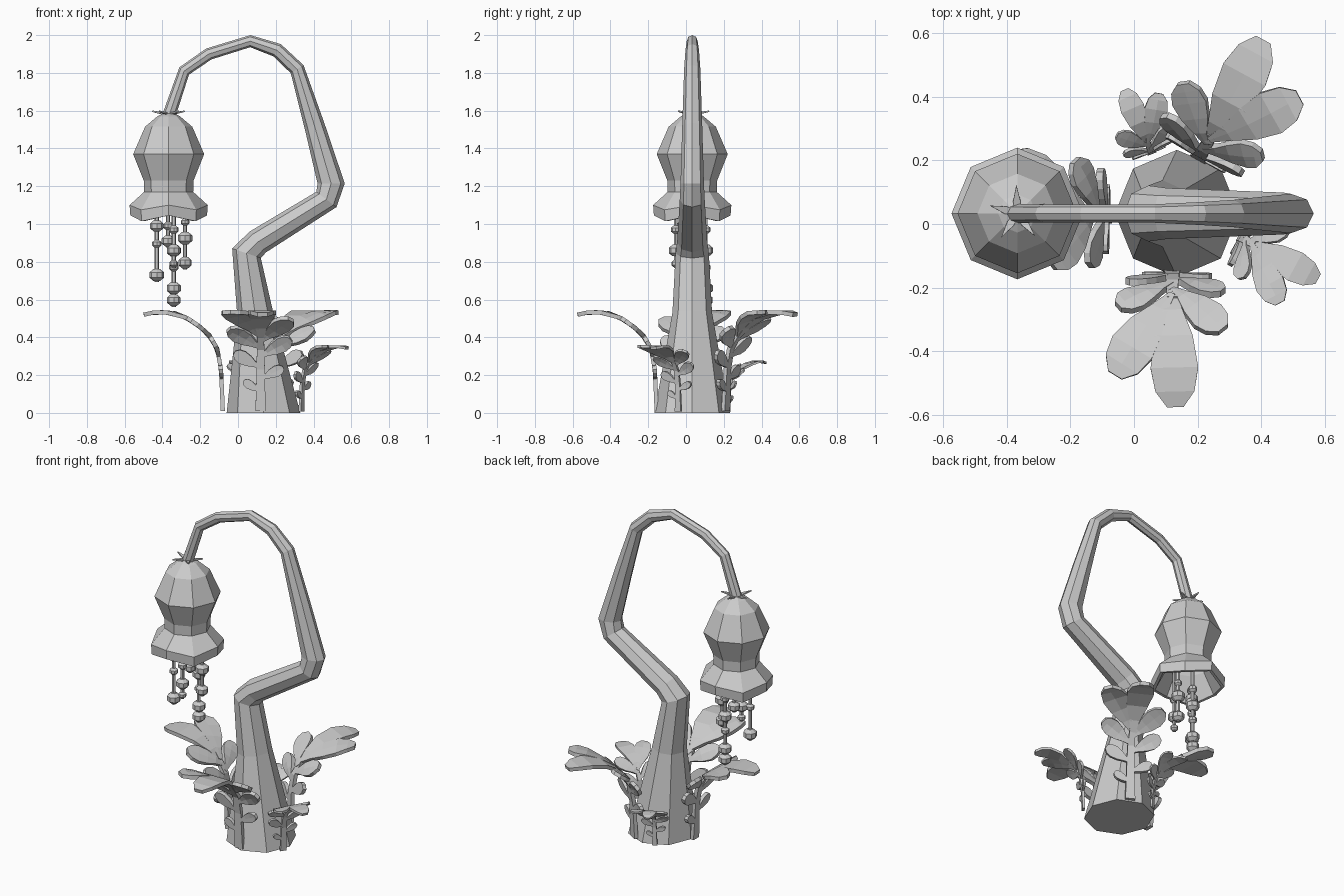
import bpy, bmesh
from math import sin, cos, pi, radians
from mathutils import Vector

if "Cube" in bpy.data.objects:
    bpy.data.objects.remove(bpy.data.objects["Cube"])

CY = 0.033            # depth of the stalk and flower
FX = -0.367           # flower axis


def make_object(name, bm, thickness=0):
    bmesh.ops.recalc_face_normals(bm, faces=bm.faces)
    mesh = bpy.data.meshes.new(name)
    bm.to_mesh(mesh)
    bm.free()
    ob = bpy.data.objects.new(name, mesh)
    bpy.context.collection.objects.link(ob)
    if thickness:
        mod = ob.modifiers.new("thickness", 'SOLIDIFY')
        mod.thickness = thickness
        mod.offset = 0
    return ob


def loft(bm, rings, cap_start=True, cap_end=True):
    rows = [[bm.verts.new(p) for p in ring] for ring in rings]
    n = len(rows[0])
    for a, b in zip(rows, rows[1:]):
        for i in range(n):
            j = (i + 1) % n
            bm.faces.new((a[i], a[j], b[j], b[i]))
    if cap_start:
        bm.faces.new(rows[0])
    if cap_end:
        bm.faces.new(rows[-1])


def circle(x, y, z, r, n):
    return [(x + r * cos(2 * pi * i / n), y + r * sin(2 * pi * i / n), z) for i in range(n)]


# Crooked stalk: x, z, in-plane radius, depth radius
path = [(.135, 0, .195, .20), (.09, .53, .095, .105), (.045, .845, .08, .088),
        (.105, .905, .07, .08), (.468, 1.13, .067, .066), (.493, 1.215, .072, .062),
        (.405, 1.52, .054, .053), (.313, 1.82, .04, .043), (.207, 1.92, .038, .036),
        (.065, 1.968, .032, .029), (-.155, 1.90, .032, .028), (-.285, 1.81, .032, .028),
        (FX, 1.57, .035, .03)]
rings = []
for k, (x, z, ra, rb) in enumerate(path):
    p = Vector((x, z))
    t = Vector((0, 0))
    if k > 0:
        t += (p - Vector(path[k - 1][:2])).normalized()
    if k < len(path) - 1:
        t += (Vector(path[k + 1][:2]) - p).normalized()
    t = Vector((0, 1)) if k == 0 else t.normalized()
    nx, nz = t.y, -t.x
    rings.append([(x + nx * ra * cos(a), CY + rb * sin(a), z + nz * ra * cos(a))
                  for a in (2 * pi * i / 8 for i in range(8))])
bm = bmesh.new()
loft(bm, rings)
make_object("stalk", bm)

# Bell flower: radius and height, with height shift on the diagonal corners
bell = [(.03, 1.585, 0), (.06, 1.57, 0), (.125, 1.515, 0), (.188, 1.37, 0), (.132, 1.23, 0),
        (.13, 1.17, 0), (.207, 1.10, -.025), (.203, 1.045, -.03), (.185, 1.045, -.03),
        (.115, 1.16, 0), (.115, 1.23, 0), (.16, 1.36, 0), (.06, 1.5, 0)]
rings = []
for r, z, drop in bell:
    ring = circle(FX, CY, z, r, 8)
    rings.append([(x, y, h + (drop if i % 2 else 0)) for i, (x, y, h) in enumerate(ring)])
bm = bmesh.new()
loft(bm, rings)
make_object("bell_flower", bm)

# Small pointed sepals where the flower meets the stalk
bm = bmesh.new()
for i in range(5):
    a = radians(20 + 72 * i)
    pts = [(.02, -.5, 1.58), (.04, -.3, 1.588), (.09, 0, 1.597), (.04, .3, 1.588), (.02, .5, 1.58)]
    bm.faces.new([bm.verts.new((FX + r * cos(a + o), CY + r * sin(a + o), z)) for r, o, z in pts])
make_object("sepals", bm, .008)

# Beaded stamens: x, y, then bead height and radius
stamens = [(-.43, -.01, [(.99, .035), (.895, .024), (.73, .038)]),
           (-.34, .105, [(.97, .025), (.86, .037), (.77, .024), (.66, .037), (.597, .036)]),
           (-.28, .05, [(1.01, .022), (.925, .038), (.795, .035)]),
           (-.34, -.055, [(.97, .025), (.86, .036), (.79, .022)]),
           (-.37, .06, [(.99, .025), (.91, .034)])]
bm = bmesh.new()
for x, y, beads in stamens:
    low = beads[-1][0] - beads[-1][1]
    loft(bm, [circle(x, y, 1.25, .011, 6), circle(x, y, low, .011, 6)])
    for z, r in beads:
        loft(bm, [circle(x, y, z + r * h, r * w, 8)
                  for h, w in ((.85, .45), (.38, 1), (-.38, 1), (-.85, .45))])
make_object("stamens", bm)

# Leaf arch: outward offset and height, followed by distance along it
arch = [Vector(p) for p in ((0, 0), (.005, .12), (.01, .23), (-.01 + .04, .34), (.07, .41), (.12, .455),
                            (.185, .50), (.255, .528), (.35, .535), (.44, .515))]


def along_arch(d):
    for a, b in zip(arch, arch[1:]):
        length = (b - a).length
        if d <= length or b is arch[-1]:
            return a.lerp(b, d / length)
        d -= length


# Lobes of the flat leaf: start distance, tip across, tip distance, half width
lobes = [(.40, -.01, .81, .075), (.42, .18, .71, .072), (.39, -.16, .56, .058),
         (.35, .17, .47, .05), (.30, -.16, .40, .045), (.24, .14, .32, .036),
         (.18, -.12, .24, .03), (.11, .09, .17, .024)]
outline = [(0, .14), (.22, .4), (.45, .8), (.7, 1), (.88, .82), (1, .35)]


def leaf(name, x, y, angle, size):
    a = radians(angle)
    out, side = Vector((cos(a), sin(a), 0)), Vector((sin(a), -cos(a), 0))
    bm = bmesh.new()

    def point(u, d):
        p = along_arch(d)
        return bm.verts.new(Vector((x, y, 0)) + (out * p.x + side * u + Vector((0, 0, p.y))) * size)

    def strip(rows):
        rows = [[point(*p) for p in row] for row in rows]
        for r, s in zip(rows, rows[1:]):
            for i in range(len(r) - 1):
                bm.faces.new((r[i], r[i + 1], s[i + 1], s[i]))

    for d0, u1, d1, w in lobes:
        axis = Vector((u1, d1 - d0))
        n = Vector((axis.y, -axis.x)).normalized() * w
        strip([[Vector((0, d0)) + axis * t + n * k * f for k in (-1, 0, 1)] for t, f in outline])
    # central rib
    strip([[(-w, d), (w, d)] for d, w in ((.01, .028), (.12, .024), (.23, .022), (.34, .02), (.44, .016))])
    make_object(name, bm, .022 * size)


leaf("leaf_left", -.08, .03, 180, 1)
leaf("leaf_back_right", .205, .21, 60, 1)
leaf("leaf_front", .12, -.155, -90, 1)
leaf("leaf_right_small", .335, -.04, -30, .66)
leaf("leaf_back_small", .055, .225, 112, .51)
